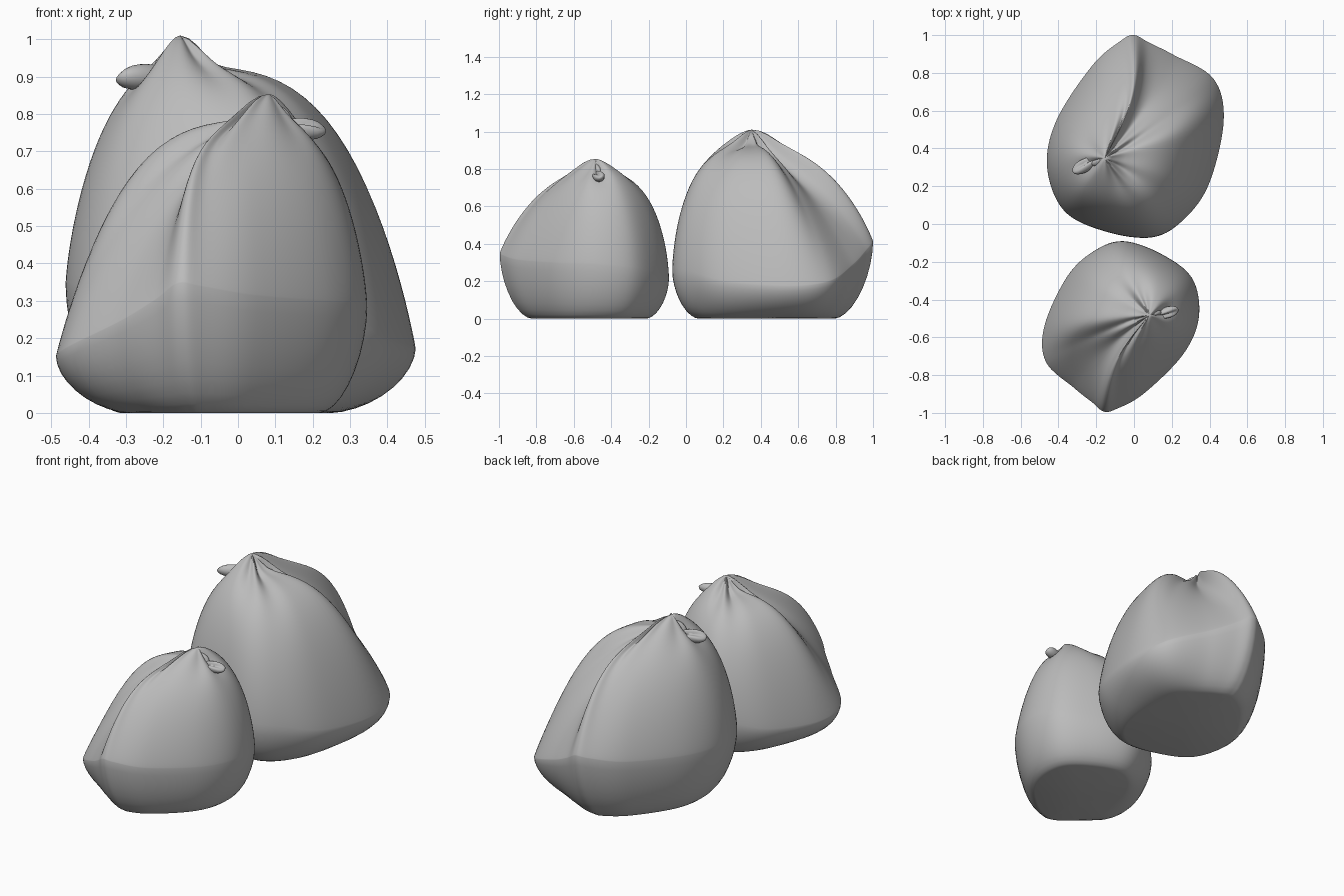
import bpy, bmesh, math
from mathutils import Vector, Matrix

cube = bpy.data.objects.get("Cube")
if cube:
    bpy.data.objects.remove(cube, do_unlink=True)

grey = bpy.data.materials.new("grey_plastic")
grey.use_nodes = True
colour = (0.5, 0.5, 0.5, 1)
grey.diffuse_color = colour
grey.node_tree.nodes["Principled BSDF"].inputs["Base Color"].default_value = colour

TIE = Vector((-0.155, 0.35, 0.92))    # where the bag is gathered
CENTRE = Vector((0.02, 0.45, 0.0))    # middle of the base
NECK = 0.09                           # height of the gathered neck

# Widest outline of the bag: x, y, height, shoulder fullness,
# steepness at the rim (lower is steeper), inset of the base
OUTLINE = [
    (0.0, 1.0, 0.41, 2.5, 0.9, 0.38), (0.08, 0.96, 0.36, 1.55, 0.9, 0.36),
    (0.21, 0.895, 0.29, 1.45, 0.9, 0.38), (0.42, 0.77, 0.2, 1.85, 0.9, 0.45),
    (0.475, 0.55, 0.17, 3.2, 0.88, 0.5), (0.4, 0.22, 0.19, 3.3, 0.8, 0.4),
    (0.27, 0.03, 0.23, 3, 0.65, 0.3), (0.1, -0.07, 0.25, 3, 0.6, 0.27),
    (-0.15, -0.04, 0.27, 3, 0.6, 0.27), (-0.37, 0.07, 0.31, 2.7, 0.65, 0.28),
    (-0.46, 0.3, 0.34, 2.5, 0.7, 0.3), (-0.41, 0.55, 0.35, 2.5, 0.8, 0.3),
    (-0.22, 0.84, 0.37, 2.4, 0.85, 0.32), (-0.07, 0.97, 0.4, 2.3, 0.9, 0.35),
]
STEPS, UPPER, LOWER = 8, 26, 9


def spline(points, steps):
    """Closed smooth curve through the points."""
    pts = [Vector(p) for p in points]
    n = len(pts)
    for i in range(n):
        a, b, c, d = (pts[(i + k) % n] for k in (-1, 0, 1, 2))
        for s in range(steps):
            t = s / steps
            yield 0.5 * (2 * b + (c - a) * t + (2 * a - 5 * b + 4 * c - d) * t ** 2
                         + (3 * b - a - 3 * c + d) * t ** 3)


def side_curve(p, angle):
    """Points from the tie, over the side, and under to the base."""
    x, y, height, fullness, steepness, inset = p
    rim = Vector((x, y, height))
    reach = Vector((x - TIE.x, y - TIE.y, 0))
    # the neck spreads further towards front and back
    spread = 0.05 + 0.09 * abs(reach.normalized().y) ** 3
    for k in range(1, UPPER + 1):
        u = math.sin(math.pi / 2 * k / UPPER)
        v = max(1 - u ** fullness, 0) ** steepness
        # gathered pleats fade away from the tie
        fade = math.exp(-(u / 0.4) ** 2)
        pleat = math.sin(7 * angle) + 0.6 * math.sin(11 * angle + 1)
        q = TIE + reach * u * (1 + 0.07 * fade * pleat)
        r = u * reach.length
        q.z = height + (TIE.z - height) * v
        q.z += NECK * math.exp(-(r / spread) ** 1.6)
        q.z += 0.01 * pleat * fade * min(1, r / 0.08)
        # the back seam bows sideways
        q.x += 0.15 * max(0, reach.y) ** 2 * math.sin(math.pi * u)
        yield q
    inward = (Vector((CENTRE.x, CENTRE.y, height)) - rim) * inset
    for k in range(1, LOWER + 1):
        a = math.pi / 2 * k / LOWER
        q = rim + inward * (1 - max(math.cos(a), 0) ** 1.15)
        q.z = height * (1 - math.sin(a) ** 1.15)
        yield q


def make_object(name, bm, matrix):
    mesh = bpy.data.meshes.new(name)
    bmesh.ops.recalc_face_normals(bm, faces=bm.faces)
    bm.to_mesh(mesh)
    bm.free()
    mesh.materials.append(grey)
    ob = bpy.data.objects.new(name, mesh)
    bpy.context.collection.objects.link(ob)
    ob.matrix_world = matrix
    bpy.ops.object.select_all(action='DESELECT')
    ob.select_set(True)
    bpy.context.view_layer.objects.active = ob
    bpy.ops.object.shade_smooth_by_angle(angle=math.radians(60))


def bag_body():
    bm = bmesh.new()
    outline = list(spline(OUTLINE, STEPS))
    cols = []
    for i, p in enumerate(outline):
        angle = 2 * math.pi * i / len(outline)
        cols.append([bm.verts.new(q - CENTRE) for q in side_curve(p, angle)])
    top = bm.verts.new(TIE - CENTRE + Vector((0, 0, NECK)))
    base = bm.verts.new((0, 0, 0))
    for a, b in zip(cols, cols[1:] + cols[:1]):
        bm.faces.new((top, a[0], b[0]))
        bm.faces.new((base, b[-1], a[-1]))
        for k in range(len(a) - 1):
            bm.faces.new((a[k], a[k + 1], b[k + 1], b[k]))
    return bm


def knot_ear(place, turn, tilt, size):
    """Floppy loop of film: a flattened blob creased along its length."""
    bm = bmesh.new()
    bmesh.ops.create_uvsphere(bm, u_segments=20, v_segments=14, radius=1)
    for v in bm.verts:
        crease = math.exp(-(v.co.y / 0.4) ** 2)
        if v.co.z > 0:
            v.co.z *= 1 - 0.6 * crease
        v.co.y *= 0.75 + 0.25 * v.co.x
        v.co = Vector(v.co[i] * size[i] for i in range(3))
    bm.transform(Matrix.Translation(Vector(place) - CENTRE)
                 @ Matrix.Rotation(math.radians(turn), 4, 'Z')
                 @ Matrix.Rotation(math.radians(tilt), 4, 'Y')
                 @ Matrix.Rotation(math.radians(35), 4, 'X'))
    return bm


def build_bag(name, matrix):
    make_object(name + "_bag", bag_body(), matrix)
    make_object(name + "_knot_loop", knot_ear(
        (-0.25, 0.315, 0.9), 207, 3, (0.085, 0.045, 0.036)), matrix)
    make_object(name + "_knot_tuft", knot_ear(
        (-0.18, 0.345, 0.945), 200, 35, (0.06, 0.045, 0.03)), matrix)


build_bag("large", Matrix.Translation(CENTRE))
build_bag("small", Matrix.Translation((-0.08, -0.535, 0))
          @ Matrix.Rotation(math.radians(168), 4, 'Z')
          @ Matrix.Scale(0.845, 4))
